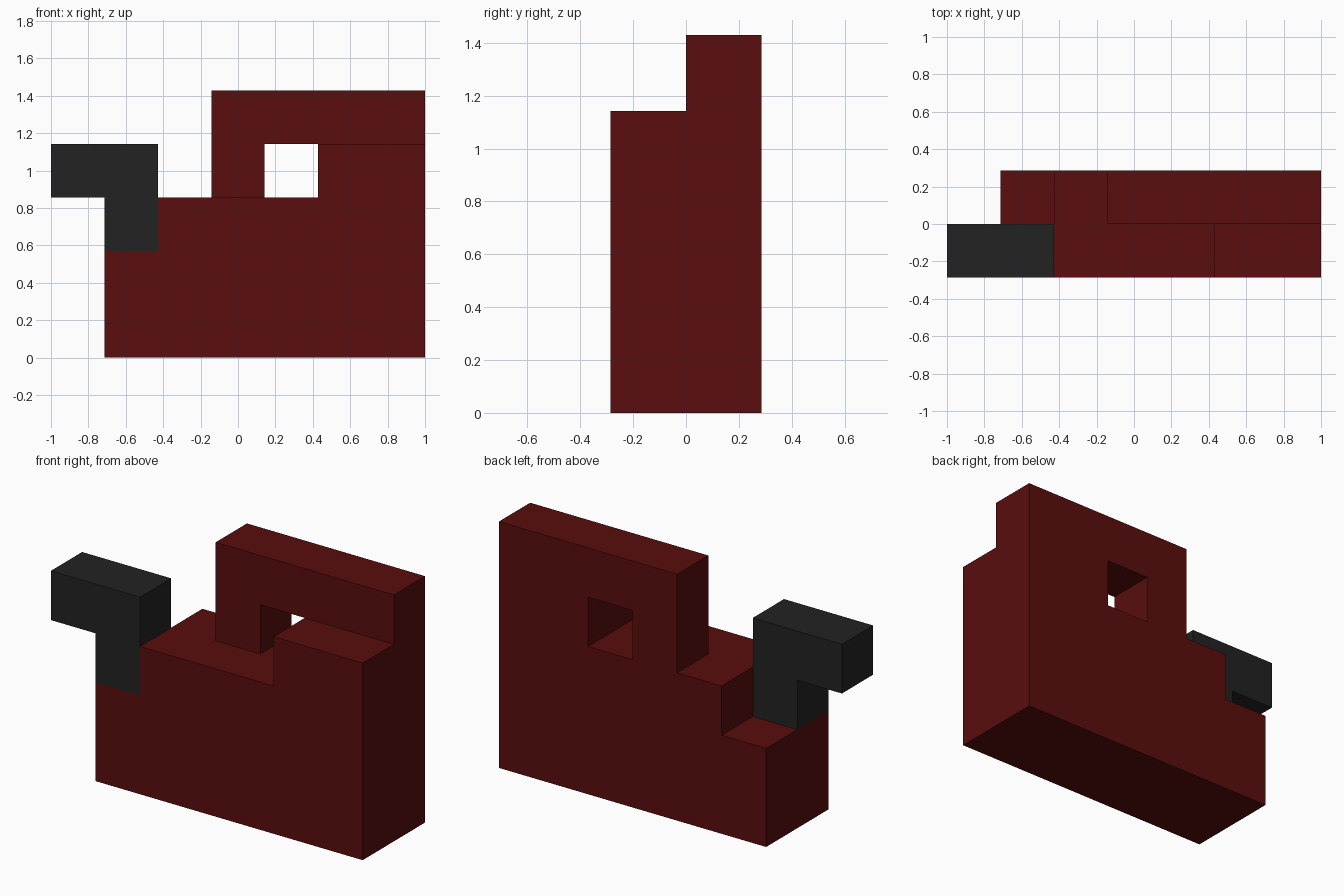
import bpy
import bmesh

if "Cube" in bpy.data.objects:
    bpy.data.objects.remove(bpy.data.objects["Cube"], do_unlink=True)

UNIT = 2 / 7      # one block of the seven-block-wide design
HALF_WIDTH = 3.5  # in blocks


def make_material(name, rgb):
    mat = bpy.data.materials.new(name)
    mat.use_nodes = True
    color = (*rgb, 1)
    mat.diffuse_color = color
    mat.node_tree.nodes["Principled BSDF"].inputs["Base Color"].default_value = color
    return mat


def extrude_profile(name, profile, y_front, y_back, material):
    """Extrude an outline of (x, z) block corners from y_front to y_back."""
    bm = bmesh.new()
    verts = [bm.verts.new(((x - HALF_WIDTH) * UNIT, y_front * UNIT, z * UNIT))
             for x, z in profile]
    face = bm.faces.new(verts)
    result = bmesh.ops.extrude_face_region(bm, geom=[face], use_keep_orig=True)
    moved = [g for g in result["geom"] if isinstance(g, bmesh.types.BMVert)]
    bmesh.ops.translate(bm, verts=moved, vec=(0, (y_back - y_front) * UNIT, 0))
    bmesh.ops.recalc_face_normals(bm, faces=bm.faces)
    mesh = bpy.data.meshes.new(name)
    bm.to_mesh(mesh)
    bm.free()
    mesh.materials.append(material)
    obj = bpy.data.objects.new(name, mesh)
    bpy.context.collection.objects.link(obj)
    return obj


dark_red = make_material("dark red", (0.1, 0.004, 0.004))
charcoal = make_material("charcoal", (0.016, 0.016, 0.016))

# Stepped body, full depth
extrude_profile("body", [(1, 0), (7, 0), (7, 4), (5, 4), (5, 3), (2, 3), (2, 2), (1, 2)],
                -1, 1, dark_red)

# Arched handle along the back half
extrude_profile("handle", [(3, 3), (4, 3), (4, 4), (7, 4), (7, 5), (3, 5)],
                0, 1, dark_red)

# Bent spout on the front half
extrude_profile("spout", [(1, 2), (2, 2), (2, 4), (0, 4), (0, 3), (1, 3)],
                -1, 0, charcoal)
